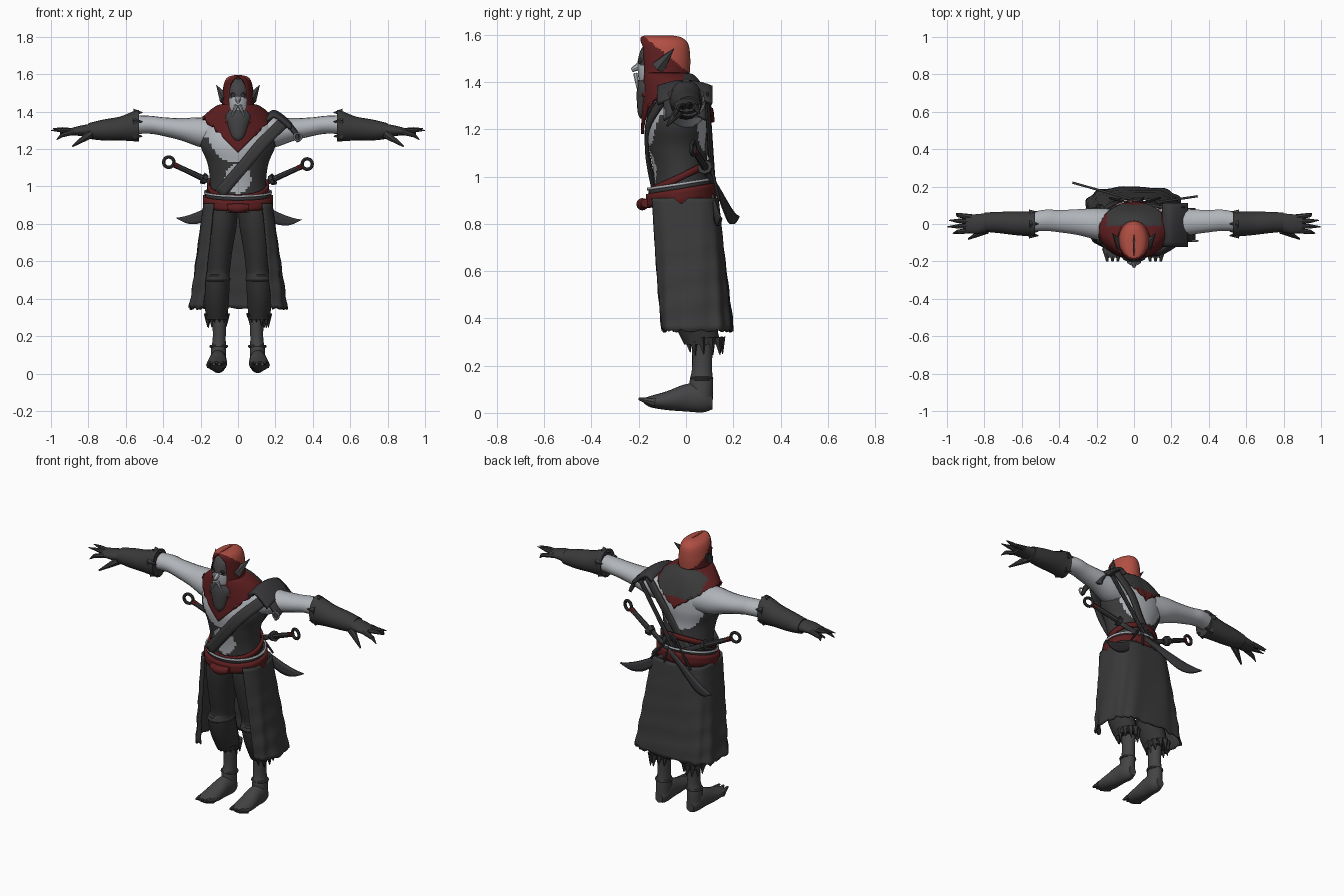
import bpy, bmesh, math, random
from mathutils import Vector, Matrix

random.seed(4)
cube = bpy.data.objects.get("Cube")
if cube:
    bpy.data.objects.remove(cube, do_unlink=True)


def material(name, *rgb):
    m = bpy.data.materials.new(name)
    m.use_nodes = True
    m.diffuse_color = (*rgb, 1)
    m.node_tree.nodes["Principled BSDF"].inputs["Base Color"].default_value = (*rgb, 1)
    return m


CLOTH = material("dark cloth", .042, .042, .043)
TROUSER = material("black trousers", .034, .034, .035)
HIDE = material("grey hide", .058, .058, .061)
SKIN = material("pale skin", .44, .46, .49)
RED = material("dark red cloth", .11, .013, .014)
BRIGHT = material("bright red cloth", .44, .078, .056)
STEEL = material("blackened steel", .038, .038, .042)


def finish(name, bm, mats, rule=None, thick=0):
    """Turn a bmesh into a smooth object, painting faces by a rule on their centre."""
    bmesh.ops.recalc_face_normals(bm, faces=bm.faces)
    mats = mats if isinstance(mats, list) else [mats]
    if rule:
        for f in bm.faces:
            f.material_index = int(rule(f.calc_center_median()))
    mesh = bpy.data.meshes.new(name)
    bm.to_mesh(mesh)
    bm.free()
    for m in mats:
        mesh.materials.append(m)
    ob = bpy.data.objects.new(name, mesh)
    bpy.context.collection.objects.link(ob)
    if thick:
        ob.modifiers.new("thickness", "SOLIDIFY").thickness = thick
    for other in bpy.context.selected_objects:
        other.select_set(False)
    ob.select_set(True)
    bpy.context.view_layer.objects.active = ob
    bpy.ops.object.shade_smooth_by_angle(angle=math.radians(40))


def grid(name, fn, nu, nv, mats, closed=False, caps=False, rule=None, thick=0):
    """Surface from a function of u (around) and v (along)."""
    bm = bmesh.new()
    cols = nu if closed else nu + 1
    rows = [[bm.verts.new(fn(i / nu, j / nv)) for i in range(cols)] for j in range(nv + 1)]
    for a, b in zip(rows, rows[1:]):
        for i in range(nu):
            k = (i + 1) % cols
            bm.faces.new((a[i], a[k], b[k], b[i]))
    if caps:
        bm.faces.new(rows[0])
        bm.faces.new(rows[-1])
    finish(name, bm, mats, rule, thick)


def sample(rows, t):
    """Smooth curve through rows of numbers."""
    last = len(rows) - 1
    i = min(int(t * last), last - 1)
    f = t * last - i
    a, b, c, d = (Vector(rows[max(0, min(last, k))]) for k in range(i - 1, i + 3))
    return b + (c - a) * f / 2 + (a - b * 2.5 + c * 2 - d / 2) * f**2 + (b * 3 - a - c * 3 + d) * f**3 / 2


def tube(name, rings, mats, axis="Z", flip=1, nu=18, steps=4, rule=None):
    """Loft of ellipses; each ring is position on axis, two centres, two radii."""
    def fn(u, v):
        t, ca, cb, ra, rb = sample(rings, v)
        a = ca + ra * math.sin(math.tau * u)
        b = cb - rb * math.cos(math.tau * u)
        p = {"X": (t, a, b), "Y": (a, t, b), "Z": (a, b, t)}[axis]
        return (p[0] * flip, p[1], p[2])
    grid(name, fn, nu, (len(rings) - 1) * steps, mats, True, True, rule)


def rod(name, a, b, ra, rb, mat, seg=8):
    a, b = Vector(a), Vector(b)
    bm = bmesh.new()
    bmesh.ops.create_cone(bm, cap_ends=True, segments=seg, radius1=ra, radius2=rb, depth=(b - a).length,
                          matrix=Matrix.Translation((a + b) / 2) @ (b - a).to_track_quat("Z", "Y").to_matrix().to_4x4())
    finish(name, bm, mat)


def ring(name, frame, radius, wire, mat):
    """Torus lying in the x-z plane of a frame."""
    def fn(u, v):
        r = radius + wire * math.cos(math.tau * u)
        return frame @ Vector((r * math.cos(math.tau * v), wire * math.sin(math.tau * u), r * math.sin(math.tau * v)))
    grid(name, fn, 8, 20, mat, closed=True)


def strap(name, path, across, mat, thick=.015):
    across = Vector(across)
    grid(name, lambda u, v: sample(path, v) + across * (u - .5), 3, 14, mat, thick=thick)


# Torso: bare chest and belly with dark flanks
def dark_flank(c):
    belly = (c.x / .07)**2 + ((c.z - 1.04) / .08)**2 < 1 and c.y < 0
    edge = 1.13 + .13 * min(1, abs(c.x) / .16)**3
    return c.z < edge - .03 * (c.y > 0) and not belly

tube("torso", [(.86, 0, -.01, .165, .12), (1, 0, -.02, .15, .115), (1.12, 0, -.035, .162, .12),
               (1.22, 0, -.035, .2, .13), (1.32, 0, -.025, .19, .11), (1.39, 0, -.03, .11, .07),
               (1.44, 0, -.07, .06, .05)], [SKIN, CLOTH], nu=72, steps=10, rule=dark_flank)

# Limbs, one pass for each side
for s, side in ((1, "left"), (-1, "right")):
    tube(side + "_arm", [(.1, -.01, 1.28, .09, .08), (.2, 0, 1.29, .085, .08), (.3, .01, 1.305, .07, .06),
                         (.4, .015, 1.32, .06, .05), (.47, .02, 1.33, .058, .048), (.57, .01, 1.33, .05, .05)],
         SKIN, "X", s)
    tube(side + "_gauntlet", [(.53, 0, 1.325, .07, .085), (.56, 0, 1.322, .067, .08), (.63, .003, 1.31, .064, .064),
                              (.72, .008, 1.302, .058, .056), (.8, .01, 1.297, .052, .042)], CLOTH, "X", s)
    tube(side + "_palm", [(.77, .01, 1.3, .048, .038), (.84, 0, 1.298, .054, .028), (.9, 0, 1.292, .045, .018)],
         CLOTH, "X", s)
    for n, (y, tip) in enumerate(((.037, (.95, .058, 1.265)), (.013, (.99, .02, 1.31)),
                                  (-.01, (1, -.015, 1.3)), (-.034, (.97, -.05, 1.25)))):
        mid = Vector((.94, (y + tip[1]) / 2, 1.3))
        mid.z = (mid.z + tip[2]) / 2
        rod(f"{side}_finger_{n}", (s * .87, y, 1.295), (s * mid.x, mid.y, mid.z), .016, .012, CLOTH)
        rod(f"{side}_claw_{n}", (s * mid.x, mid.y, mid.z), (s * tip[0], tip[1], tip[2]), .012, .002, CLOTH)
    rod(side + "_thumb", (s * .79, -.03, 1.28), (s * .885, -.08, 1.215), .024, .005, CLOTH)
    for n in range(5):   # torn cuff of the gauntlet
        a = n * math.tau / 5
        y, z = .06 * math.sin(a), 1.325 + .07 * math.cos(a)
        rod(f"{side}_gauntlet_tatter_{n}", (s * .56, y, z), (s * .51, y * 1.1, z), .022, .002, CLOTH, 5)

    tube(side + "_trouser_leg", [(.92, .085, -.02, .085, .105), (.8, .09, -.02, .085, .105), (.65, .1, -.01, .07, .09),
                                 (.54, .105, 0, .062, .075), (.51, .112, 0, .068, .088), (.4, .115, .03, .068, .09),
                                 (.29, .113, .07, .057, .078)], TROUSER, flip=s)
    tube(side + "_knee_band", [(.49, .112, .003, .066, .085), (.505, .112, 0, .074, .094),
                               (.525, .11, 0, .06, .08)], TROUSER, flip=s)
    for n in range(11):  # torn trouser hem
        a = n * math.tau / 11
        x, y = .113 + .05 * math.sin(a), .075 + .07 * math.cos(a)
        rod(f"{side}_hem_tatter_{n}", (s * x, y, .32), (s * x, y + .01, random.uniform(.24, .28)), .022, .002, TROUSER, 5)
    tube(side + "_shin", [(.36, .1, .07, .042, .048), (.2, .1, .068, .035, .042), (.13, .104, .065, .041, .05),
                          (.05, .105, .065, .042, .048)], HIDE, flip=s)
    tube(side + "_foot", [(.112, .105, .045, .025, .03), (.07, .105, .062, .044, .06), (0, .108, .064, .047, .058),
                          (-.08, .112, .052, .054, .04), (-.15, .115, .048, .048, .024), (-.18, .115, .052, .03, .01)],
         HIDE, "Y", s)
    for n, x in enumerate((.08, .115, .15)):
        rod(f"{side}_toe_{n}", (s * x, -.13, .045), (s * (x * .8 + .023), -.2, .06), .021, .006, HIDE)
    ring(side + "_ankle_wrap", Matrix.Translation((s * .103, .066, .145)) @ Matrix.Rotation(math.pi / 2, 4, "X"),
         .042, .008, HIDE)
    rod(side + "_ear", (s * .066, -.115, 1.465), (s * .116, -.05, 1.543), .034, .001, HIDE, 6)

# Head: painted face, beard and moustache
tube("head", [(1.34, 0, -.12, .04, .05), (1.4, 0, -.13, .055, .065), (1.47, 0, -.13, .062, .075),
              (1.54, 0, -.12, .06, .07), (1.575, 0, -.11, .03, .04)], [HIDE, SKIN], nu=36, steps=6,
     rule=lambda c: c.z < 1.49 - abs(c.x) * .5 and abs(c.x) < .045)
rod("nose", (0, -.185, 1.475), (0, -.23, 1.45), .02, .009, SKIN)
tube("beard", [(1.41, 0, -.15, .055, .05), (1.37, 0, -.155, .072, .053), (1.31, 0, -.16, .055, .048),
               (1.265, 0, -.175, .035, .028), (1.245, 0, -.185, .008, .008)], HIDE)
for s in (1, -1):
    rod("moustache", (s * .008, -.212, 1.435), (s * .034, -.206, 1.375), .012, .004, SKIN)
    rod("eye_socket", (s * .026, -.185, 1.49), (s * .026, -.203, 1.488), .015, .012, TROUSER)
    rod("eye", (s * .026, -.2, 1.488), (s * .026, -.206, 1.488), .004, .003, SKIN)

# Hood: open at the face, bright over crown and back
HOOD = [(1.34, 0, -.1, .1, .105), (1.43, 0, -.09, .086, .105), (1.5, 0, -.09, .083, .108),
        (1.56, 0, -.095, .072, .105), (1.588, 0, -.105, .048, .088), (1.597, 0, -.115, .004, .06)]

def hood(u, v):
    z, cx, cy, rx, ry = sample(HOOD, v)
    gap = .6 * min(1, max(0, .88 - v) * 3)
    a = gap + u * (math.tau - 2 * gap)
    return (rx * math.sin(a), cy - ry * math.cos(a), z)

grid("hood", hood, 48, 40, [RED, BRIGHT], thick=.01, rule=lambda c: c.z > 1.57 - .8 * (c.y + .15))

# Cowl: pointed on the chest, dark cape panel on the back
def cowl(u, v):
    a = math.tau * u
    sn, cs = math.sin(a), math.cos(a)
    low = 1.18 + .19 * abs(sn) if cs > 0 else 1.24 + .13 * abs(sn)
    low += random.uniform(-.015, .015) * (v == 1 and cs < .9)
    k = v**(.75 if cs > 0 else .75 + .2 * cs)
    return (sn * (.088 + .1 * k), -.09 + .055 * k - cs * (.095 + .06 * k), 1.44 + (low - 1.44) * v**1.2)

grid("cowl", cowl, 72, 20, [RED, CLOTH], closed=True, thick=.012,
     rule=lambda c: c.y > -.01 and abs(c.x) < .145 and c.z > 1.3)

# Shoulder armour on the left, with its straps
def plate(path, half, bulge):
    def fn(u, v):
        x, z = sample(path, v)
        w = 2 * u - 1
        return (x, half * w - .005, z - bulge * w * w)
    return fn

grid("shoulder_plate", plate([(.15, 1.385), (.19, 1.41), (.24, 1.385), (.29, 1.34)], .118, .025), 10, 10, STEEL, thick=.02)
grid("lower_shoulder_plate", plate([(.23, 1.375), (.28, 1.35), (.315, 1.31), (.33, 1.27)], .09, .03), 10, 10, STEEL, thick=.018)
strap("chest_sash", [(.25, -.09, 1.35), (.13, -.165, 1.23), (.03, -.172, 1.11), (-.1, -.145, .96)], (.045, 0, -.045), CLOTH)
strap("back_strap", [(.2, .09, 1.36), (.1, .105, 1.24), (0, .09, 1.08), (-.1, .09, .96)], (.03, 0, -.03), CLOTH)
rod("back_pole", (.24, .09, 1.32), (-.02, .115, .95), .012, .012, STEEL)
ring("pole_ring", Matrix.Translation((.25, .09, 1.335)), .02, .005, STEEL)
ring("shoulder_ring", Matrix.Translation((.32, -.09, 1.265)), .02, .005, SKIN)
for n in range(4):
    rod(f"hanging_strap_{n}", (.02, .1, 1.07), (.14 - .09 * n, .14, .9), .008, .006, STEEL)

# Waist: belts hanging low in front, chain, ragged hem and knot
def band(rx, ry, cy, low, high, tilt, rag=0):
    def fn(u, v):
        sn, cs = math.sin(math.tau * u), math.cos(math.tau * u)
        drop = random.uniform(0, rag) if v == 0 and cs < .5 else 0
        return (rx * sn, cy - ry * cs, low + (high - low) * v - tilt * cs - drop)
    return fn

grid("belt", band(.188, .15, -.02, .892, .95, .024, .035), 72, 3, RED, closed=True, thick=.018)
grid("upper_band", band(.165, .128, -.02, .985, 1.015, .058), 40, 2, RED, closed=True, thick=.012)
grid("waist_strap", band(.176, .138, -.02, .94, .972, .022), 40, 1, STEEL, closed=True, thick=.014)
grid("chain", band(.182, .146, -.02, .964, .975, .022), 40, 1, SKIN, closed=True, thick=.008)
tube("knot", [(-.06, -.17, .888, .02, .018), (0, -.185, .883, .025, .026), (.06, -.17, .888, .02, .018)], RED, "X")

# Long skirt, open in front with squared corners and soft folds
def skirt(u, v):
    gap = .6
    a = gap + u * (math.tau - 2 * gap)
    sn, cs = math.sin(a), math.cos(a)
    fold = 1 + .025 * v * math.sin(a * 11 + 4 * v) + .012 * v * math.sin(v * 30 + a * 2)
    x = math.copysign(abs(sn)**.6, sn) * (.185 + .075 * v) * fold
    y = .05 * v - .012 - math.copysign(abs(cs)**.6, cs) * (.15 + .012 * v) * fold
    hem = random.uniform(-.01, .01) if v == 1 else 0
    return (x, y, .91 - .56 * v + hem)

grid("skirt", skirt, 64, 28, CLOTH, thick=.01)


# Curved swords crossed over the lower back
def sword(name, start, end):
    start, end = Vector(start), Vector(end)
    along = (end - start).normalized()
    up = Vector((0, 0, 1))
    up = (up - along * up.dot(along)).normalized()
    frame = Matrix((along, up.cross(along), up)).transposed().to_4x4()
    frame.translation = start
    ring(name + "_pommel_ring", frame, .028, .009, STEEL)
    at = lambda d: frame @ Vector((d, 0, 0))
    rod(name + "_wrap", at(.03), at(.055), .015, .015, RED)
    rod(name + "_grip", at(.055), at(.2), .014, .016, STEEL)
    rod(name + "_guard", at(.2), at(.225), .032, .026, STEEL)
    spine = [(.22, .014, .014), (.45, .012, .018), (.56, .008, .04), (.66, .006, .055),
             (.73, .012, .032), (.78, .024, -.022)]
    def blade(u, v):
        d, top, bottom = sample(spine, v)
        return frame @ Vector((d, 0, top - u * (top + bottom)))
    grid(name + "_blade", blade, 3, 20, STEEL, thick=.012)

sword("left_sword", (.37, .03, 1.12), (-.32, .225, .81))
sword("right_sword", (-.37, .05, 1.13), (.31, .15, .81))
